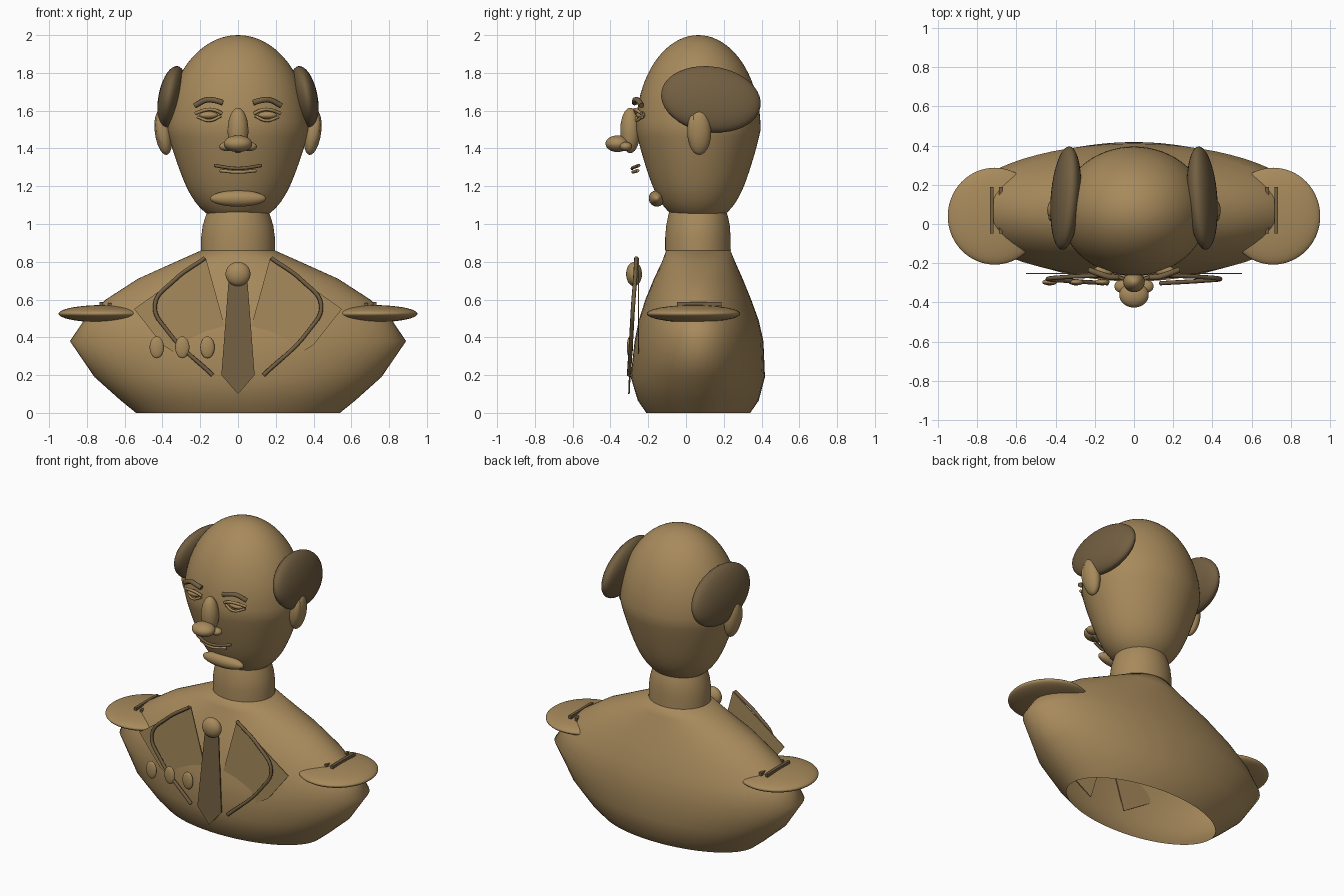
import bpy, math
from mathutils import Vector

if "Cube" in bpy.data.objects:
    bpy.data.objects.remove(bpy.data.objects["Cube"])


def material(name, rgb):
    m = bpy.data.materials.new(name)
    m.diffuse_color = (*rgb, 1)
    m.use_nodes = True
    m.node_tree.nodes["Principled BSDF"].inputs["Base Color"].default_value = m.diffuse_color
    return m


BRONZE = material("light bronze", (0.39, 0.255, 0.107))
DARK = material("dark bronze", (0.17, 0.115, 0.054))


def mesh_object(name, verts, faces, mat, smooth=True):
    me = bpy.data.meshes.new(name)
    me.from_pydata(verts, [], faces)
    me.materials.append(mat)
    ob = bpy.data.objects.new(name, me)
    bpy.context.collection.objects.link(ob)
    if smooth:
        me.shade_smooth()
    return ob


def loft(name, rings, mat, segs=64, cap_start=False, cap_end=False):
    """Skin stacked ellipses given as (z, half width, front y, back y)."""
    verts, faces = [], []
    for z, rx, front, back in rings:
        cy, ry = (front + back) / 2, (back - front) / 2
        for i in range(segs):
            a = 2 * math.pi * i / segs
            verts.append((rx * math.cos(a), cy + ry * math.sin(a), z))
    for r in range(len(rings) - 1):
        for i in range(segs):
            j = (i + 1) % segs
            faces.append((r * segs + i, r * segs + j, (r + 1) * segs + j, (r + 1) * segs + i))
    if cap_start:
        faces.append(tuple(reversed(range(segs))))
    if cap_end:
        faces.append(tuple(range((len(rings) - 1) * segs, len(rings) * segs)))
    return mesh_object(name, verts, faces, mat)


def ellipsoid(name, loc, radii, mat, rot=(0, 0, 0), segs=40):
    bpy.ops.mesh.primitive_uv_sphere_add(segments=segs, ring_count=segs // 2, location=loc,
                                         rotation=[math.radians(a) for a in rot])
    ob = bpy.context.object
    ob.name = name
    ob.scale = radii
    ob.data.materials.append(mat)
    bpy.ops.object.shade_smooth()
    return ob


def tube(name, points, radius, mat, flat=1.0):
    """Smooth tube through the points."""
    cu = bpy.data.curves.new(name, 'CURVE')
    cu.dimensions = '3D'
    cu.bevel_depth = radius
    cu.bevel_resolution = 2
    cu.use_fill_caps = True
    cu.resolution_u = 8
    sp = cu.splines.new('BEZIER')
    sp.bezier_points.add(len(points) - 1)
    for bp, p in zip(sp.bezier_points, points):
        bp.co = p
        bp.handle_left_type = bp.handle_right_type = 'AUTO'
    cu.materials.append(mat)
    ob = bpy.data.objects.new(name, cu)
    bpy.context.collection.objects.link(ob)
    return ob


def plate(name, points, mat, thick=0.006):
    """Thin upright plate from an (x, y, z) outline."""
    n = len(points)
    verts = [Vector(p) for p in points] + [Vector(p) + Vector((0, thick, 0)) for p in points]
    faces = [tuple(range(n)), tuple(reversed(range(n, 2 * n)))]
    faces += [(i, i + n, (i + 1) % n + n, (i + 1) % n) for i in range(n)]
    return mesh_object(name, verts, faces, mat, smooth=False)


# Torso, open underneath
loft("torso", [(0, 0.54, -0.21, 0.34), (0.065, 0.62, -0.255, 0.385), (0.19, 0.76, -0.293, 0.418),
               (0.38, 0.89, -0.272, 0.41), (0.49, 0.815, -0.25, 0.385), (0.6, 0.70, -0.215, 0.345),
               (0.71, 0.53, -0.17, 0.30), (0.80, 0.33, -0.127, 0.26), (0.86, 0.195, -0.105, 0.235)],
     BRONZE, cap_end=True)

# Neck
loft("neck", [(0.86, 0.196, -0.11, 0.237), (0.93, 0.195, -0.11, 0.236), (0.99, 0.187, -0.105, 0.232),
              (1.04, 0.172, -0.095, 0.222), (1.1, 0.15, -0.08, 0.2)], BRONZE)

# Egg-shaped head, tapering to the jaw
rings = []
for i in range(41):
    a = -math.pi / 2 + math.pi * i / 40
    k = max(math.cos(a), 0.002)
    if a < 0:
        k *= 1 - 0.09 * math.sin(-math.pi * math.sin(a))
    rings.append((1.5 + 0.5 * math.sin(a), 0.375 * k, 0.065 - 0.33 * k, 0.065 + 0.33 * k))
loft("head", rings, BRONZE, cap_start=True, cap_end=True)

# Nose and chin
ellipsoid("nose_bridge", (0, -0.295, 1.495), (0.055, 0.053, 0.12), BRONZE)
ellipsoid("nose_tip", (0, -0.362, 1.425), (0.075, 0.064, 0.044), BRONZE)
ellipsoid("chin", (0, -0.155, 1.135), (0.148, 0.042, 0.043), BRONZE, rot=(20, 0, 0))

# Mouth
tube("upper_lip", [(-0.125, -0.25, 1.31), (-0.05, -0.28, 1.298), (0, -0.285, 1.294),
                   (0.05, -0.28, 1.298), (0.125, -0.25, 1.31)], 0.009, DARK)
tube("lower_lip", [(-0.095, -0.255, 1.283), (0, -0.28, 1.275), (0.095, -0.255, 1.283)], 0.009, BRONZE)

# Mirrored parts
for side, s in (("left", -1), ("right", 1)):
    ellipsoid(f"{side}_nostril", (s * 0.06, -0.318, 1.41), (0.04, 0.033, 0.024), BRONZE)
    ellipsoid(f"{side}_hair", (s * 0.348, 0.132, 1.66), (0.072, 0.266, 0.176), DARK,
              rot=(-8, -s * 10, s * 5))
    ellipsoid(f"{side}_ear", (s * 0.395, 0.07, 1.485), (0.045, 0.063, 0.12), BRONZE, rot=(0, s * 8, 0))
    ellipsoid(f"{side}_ear_fold", (s * 0.405, 0.035, 1.495), (0.03, 0.028, 0.085), BRONZE,
              rot=(0, s * 8, 0))

    # Eye with lids and brow
    ellipsoid(f"{side}_eye", (s * 0.155, -0.238, 1.576), (0.05, 0.027, 0.02), BRONZE, segs=24)
    tube(f"{side}_upper_lid", [(s * 0.085, -0.262, 1.585), (s * 0.12, -0.27, 1.602),
                               (s * 0.16, -0.268, 1.606), (s * 0.225, -0.235, 1.586)], 0.009, BRONZE)
    tube(f"{side}_lower_lid", [(s * 0.09, -0.258, 1.572), (s * 0.15, -0.262, 1.548),
                               (s * 0.215, -0.232, 1.567)], 0.008, BRONZE)
    tube(f"{side}_brow", [(s * 0.08, -0.272, 1.642), (s * 0.125, -0.27, 1.655),
                          (s * 0.165, -0.258, 1.657), (s * 0.228, -0.235, 1.627)], 0.015, DARK)

    # Jacket lapel and its piping
    plate(f"{side}_lapel", [(s * 0.17, -0.255, 0.82), (s * 0.55, -0.255, 0.55), (s * 0.40, -0.255, 0.36),
                            (s * 0.13, -0.255, 0.19), (s * 0.06, -0.255, 0.42)], BRONZE)
    tube(f"{side}_lapel_piping", [(s * 0.175, -0.263, 0.82), (s * 0.34, -0.27, 0.70),
                                  (s * 0.44, -0.28, 0.57), (s * 0.37, -0.288, 0.43),
                                  (s * 0.135, -0.302, 0.2)], 0.011, DARK)

    # Shoulder pad with strap bars
    ellipsoid(f"{side}_shoulder_pad", (s * 0.71, 0.04, 0.525), (0.24, 0.247, 0.046), BRONZE, segs=56)
    for n, x, h in (("outer", 0.725, 0.576), ("inner", 0.68, 0.572)):
        bpy.ops.mesh.primitive_cube_add(size=1, location=(s * x, 0.07, h))
        bar = bpy.context.object
        bar.name = f"{side}_{n}_strap_bar"
        bar.scale = (0.018, 0.235, 0.022)
        bar.data.materials.append(DARK)

# Tie and knot
ellipsoid("tie_knot", (0, -0.275, 0.735), (0.066, 0.042, 0.064), BRONZE)
plate("tie", [(-0.05, -0.278, 0.70), (0.05, -0.278, 0.70), (0.088, -0.302, 0.2),
              (0, -0.306, 0.1), (-0.088, -0.302, 0.2)], DARK, 0.008)

# Row of medals
for i, x in enumerate((-0.43, -0.295, -0.162)):
    ellipsoid(f"medal_{i + 1}", (x, -0.297, 0.347), (0.038, 0.016, 0.058), BRONZE, segs=24)
